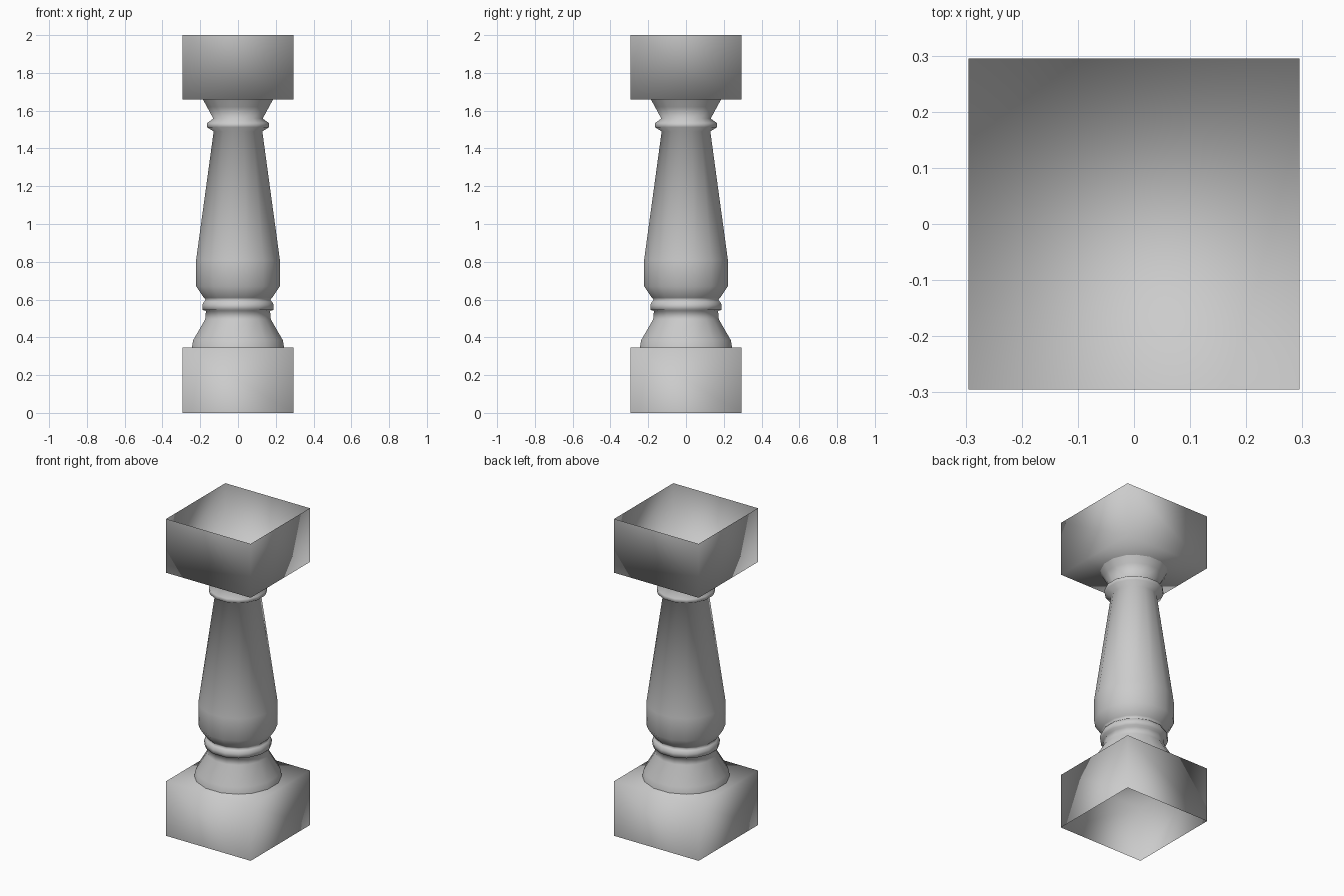
import bpy, bmesh
from math import radians, cos, sin

if "Cube" in bpy.data.objects:
    bpy.data.objects.remove(bpy.data.objects["Cube"])

HALF = 0.295
# sixteen slightly uneven sides, mirrored in every quadrant
ANGLES = [q * 90 + a for q in range(4) for a in (12.5, 36, 54, 77.5)]


def finish(name, bm):
    for f in bm.faces:
        f.smooth = True
    me = bpy.data.meshes.new(name)
    bm.to_mesh(me)
    bm.free()
    ob = bpy.data.objects.new(name, me)
    bpy.context.collection.objects.link(ob)
    return ob


def open_block(name, z0, z1, open_top):
    """Square block with its outer end left open."""
    bm = bmesh.new()
    bmesh.ops.create_cube(bm, size=1)
    for v in bm.verts:
        v.co = (v.co.x * 2 * HALF, v.co.y * 2 * HALF,
                (z0 + z1) / 2 + v.co.z * (z1 - z0))
    end = max if open_top else min
    face = end(bm.faces, key=lambda f: f.calc_center_median().z)
    bmesh.ops.delete(bm, geom=[face], context='FACES_ONLY')
    return finish(name, bm)


def turned(name, profile):
    """Revolve (radius, z) points, listed from the bottom up."""
    bm = bmesh.new()
    rings = [[bm.verts.new((r * cos(radians(a)), r * sin(radians(a)), z))
              for a in ANGLES] for r, z in profile]
    n = len(ANGLES)
    for lo, hi in zip(rings, rings[1:]):
        for i in range(n):
            j = (i + 1) % n
            bm.faces.new((lo[i], lo[j], hi[j], hi[i]))
    return finish(name, bm)


# Square plinth and cap
open_block("plinth", 0.0, 0.345, False)
open_block("cap", 1.66, 2.0, True)

# Turned baluster: foot, lower bead, belly and taper, upper bead, flared neck
turned("turned_shaft", [
    (0.25, 0.345), (0.243, 0.385), (0.178, 0.495), (0.174, 0.54),
    (0.192, 0.545), (0.194, 0.572), (0.184, 0.59), (0.174, 0.598),
    (0.186, 0.61), (0.227, 0.67), (0.227, 0.81), (0.132, 1.49),
    (0.167, 1.512), (0.167, 1.535), (0.134, 1.558), (0.168, 1.62),
    (0.191, 1.66),
])
